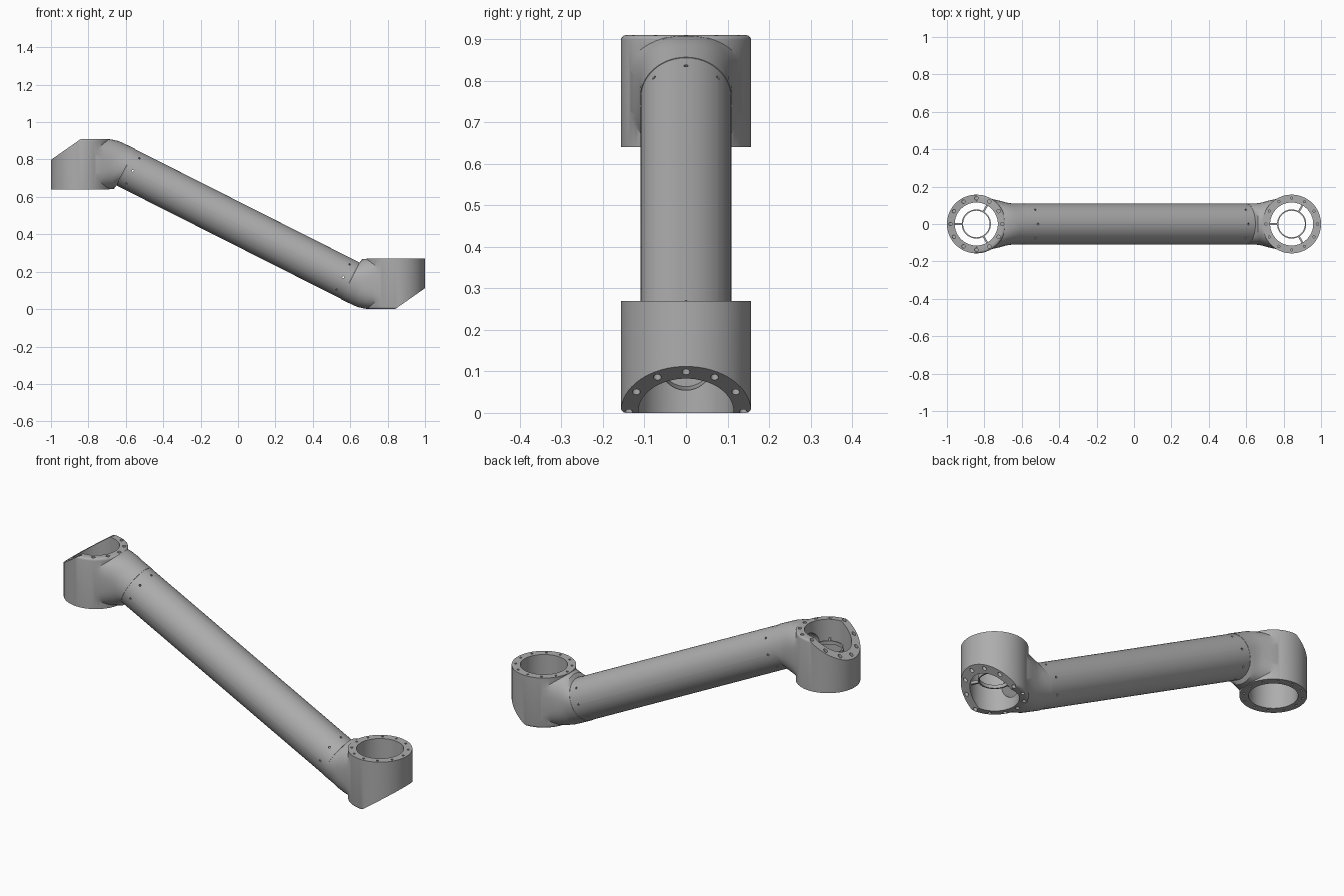
import bpy, bmesh, math
from mathutils import Matrix, Vector

old = bpy.data.objects.get("Cube")
if old:
    bpy.data.objects.remove(old)

metal = bpy.data.materials.new("grey metal")
metal.use_nodes = True
metal.diffuse_color = (0.42, 0.42, 0.42, 1)
metal.node_tree.nodes["Principled BSDF"].inputs["Base Color"].default_value = (0.42, 0.42, 0.42, 1)

MID = 0.455              # height of the centre of rotation
CX = -0.843              # axis of the upper joint
TOP, BOTTOM = 0.91, 0.64
OUTER, BORE = 0.157, 0.115
SLOPE = math.atan(0.505)
AXIS = Vector((math.cos(SLOPE), 0, -math.sin(SLOPE)))
HALF_TURN = Matrix.Translation((0, 0, MID)) @ Matrix.Rotation(math.pi, 4, 'Y') @ Matrix.Translation((0, 0, -MID))


def make(name, bm):
    bmesh.ops.recalc_face_normals(bm, faces=bm.faces)
    mesh = bpy.data.meshes.new(name)
    bm.to_mesh(mesh)
    bm.free()
    obj = bpy.data.objects.new(name, mesh)
    bpy.context.collection.objects.link(obj)
    mesh.materials.append(metal)
    return obj


def rod(bm, a, b, r, sides=48):
    """Closed cylinder between two points."""
    a, b = Vector(a), Vector(b)
    turn = (b - a).to_track_quat('Z', 'Y').to_matrix().to_4x4()
    return bmesh.ops.create_cone(bm, cap_ends=True, segments=sides, radius1=r, radius2=r,
                                 depth=(b - a).length,
                                 matrix=Matrix.Translation((a + b) / 2) @ turn)["verts"]


def boolean(obj, bm, kind='DIFFERENCE'):
    """Combine with a temporary solid and apply the result."""
    tool = make("cutter", bm)
    tool.hide_render = True
    mod = obj.modifiers.new("cut", 'BOOLEAN')
    mod.object, mod.operation, mod.solver = tool, kind, 'EXACT'
    graph = bpy.context.evaluated_depsgraph_get()
    mesh = bpy.data.meshes.new_from_object(obj.evaluated_get(graph))
    obj.modifiers.clear()
    obj.data = mesh
    bpy.data.objects.remove(tool)


def smooth(obj, degrees=32):
    bpy.ops.object.select_all(action='DESELECT')
    obj.select_set(True)
    bpy.context.view_layer.objects.active = obj
    bpy.ops.object.shade_smooth_by_angle(angle=math.radians(degrees))


# Joint housing: drum with a rounded upper rim
bm = bmesh.new()
rod(bm, (CX, 0, BOTTOM), (CX, 0, TOP), OUTER, 64)
rim = [e for e in bm.edges if all(v.co.z > TOP - 0.01 for v in e.verts)]
bmesh.ops.bevel(bm, geom=rim, offset=0.012, segments=3, profile=0.5, affect='EDGES')
housing = make("upper_joint_housing", bm)

# Socket lofted from the round tube end to the drum:
# top x, top z, bottom x, bottom z, half width, squareness
sections = [(-0.55, 0.857, -0.65, 0.661, 0.11, 2),
            (-0.61, 0.886, -0.664, 0.643, 0.11, 2.1),
            (-0.64, 0.899, -0.676, 0.642, 0.111, 2.3),
            (-0.68, 0.908, -0.69, 0.642, 0.115, 2.6),
            (-0.72, 0.909, -0.72, 0.641, 0.125, 3),
            (-0.76, 0.909, -0.76, 0.641, 0.134, 4),
            (-0.82, 0.909, -0.82, 0.641, 0.14, 5)]
bm = bmesh.new()
rings = []
for tx, tz, bx, bz, width, square in sections:
    top, low = Vector((tx, 0, tz)), Vector((bx, 0, bz))
    ring = []
    for i in range(48):
        a = math.tau * i / 48
        c, s = math.cos(a), math.sin(a)
        up = math.copysign(abs(c) ** (2 / square), c)
        side = math.copysign(abs(s) ** (2 / square), s)
        ring.append(bm.verts.new((top + low) / 2 + (top - low) / 2 * up + Vector((0, width * side, 0))))
    rings.append(ring)
for r1, r2 in zip(rings, rings[1:]):
    for i in range(48):
        j = (i + 1) % 48
        bm.faces.new((r1[i], r1[j], r2[j], r2[i]))
bm.faces.new(rings[0])
bm.faces.new(rings[-1])
boolean(housing, bm, 'UNION')

# Slanted cut on the outer side
bm = bmesh.new()
slant = Vector((0.16, 0, 0.112)).normalized()
normal = Vector((-slant.z, 0, slant.x))
centre = Vector((-1, 0, 0.798)) + slant * 0.1 + normal * 0.25
frame = Matrix((slant, Vector((0, 1, 0)), normal)).transposed().to_4x4()
bmesh.ops.create_cube(bm, size=0.5, matrix=Matrix.Translation(centre) @ frame)
boolean(housing, bm)

# Main bore and cable passage
bm = bmesh.new()
rod(bm, (CX, 0, BOTTOM - 0.1), (CX, 0, TOP + 0.1), BORE, 64)
boolean(housing, bm)
bm = bmesh.new()
rod(bm, (CX, 0, 0.803), (-0.63, 0, 0.785), 0.062)
boolean(housing, bm)

# Bolt holes in both end faces
bm = bmesh.new()
for i in range(12):
    a = math.tau * i / 12
    x, y = CX + 0.138 * math.cos(a), 0.138 * math.sin(a)
    floor = min(TOP, 0.798 + (x + 1) * 0.7) - 0.03
    rod(bm, (x, y, floor), (x, y, TOP + 0.05), 0.0095, 12)
    rod(bm, (x, y, BOTTOM - 0.05), (x, y, BOTTOM + 0.03), 0.006, 10)
boolean(housing, bm)
smooth(housing)

# Matching lower housing
lower = housing.copy()
lower.data = housing.data.copy()
lower.name = "lower_joint_housing"
lower.data.transform(HALF_TURN)
bpy.context.collection.objects.link(lower)

# Hollow arm tube with screw holes at both ends
half = 0.60 / AXIS.x
middle = Vector((0, 0, MID))
bm = bmesh.new()
rod(bm, middle - AXIS * half, middle + AXIS * half, 0.109, 48)
tube = make("arm_tube", bm)
bm = bmesh.new()
rod(bm, middle - AXIS * (half + 0.1), middle + AXIS * (half + 0.1), 0.097, 48)
boolean(tube, bm)
bm = bmesh.new()
across = Vector((0, 1, 0))
upward = AXIS.cross(across)
for end in (-1, 1):
    base = middle + AXIS * end * (half - 0.042)
    for i in range(8):
        a = math.tau * i / 8
        out = across * math.cos(a) + upward * math.sin(a)
        rod(bm, base + out * 0.085, base + out * 0.13, 0.0055, 10)
boolean(tube, bm)
smooth(tube)

# Inner cable rings, each held by three spokes
for name, x, z in (("upper_inner_ring", CX, 0.805), ("lower_inner_ring", -CX, 0.105)):
    bm = bmesh.new()
    rod(bm, (x, 0, z - 0.009), (x, 0, z + 0.009), 0.078)
    ring = make(name, bm)
    bm = bmesh.new()
    rod(bm, (x, 0, z - 0.05), (x, 0, z + 0.05), 0.071)
    boolean(ring, bm)
    smooth(ring)
    bm = bmesh.new()
    for a in (math.pi, math.pi / 3, -math.pi / 3):
        spot = Matrix.Translation((x, 0, z)) @ Matrix.Rotation(a, 4, 'Z') @ Matrix.Translation((0.097, 0, 0))
        bmesh.ops.create_cube(bm, size=1, matrix=spot @ Matrix.Diagonal((0.044, 0.01, 0.014, 1)))
    make(name.replace("ring", "spokes"), bm)
